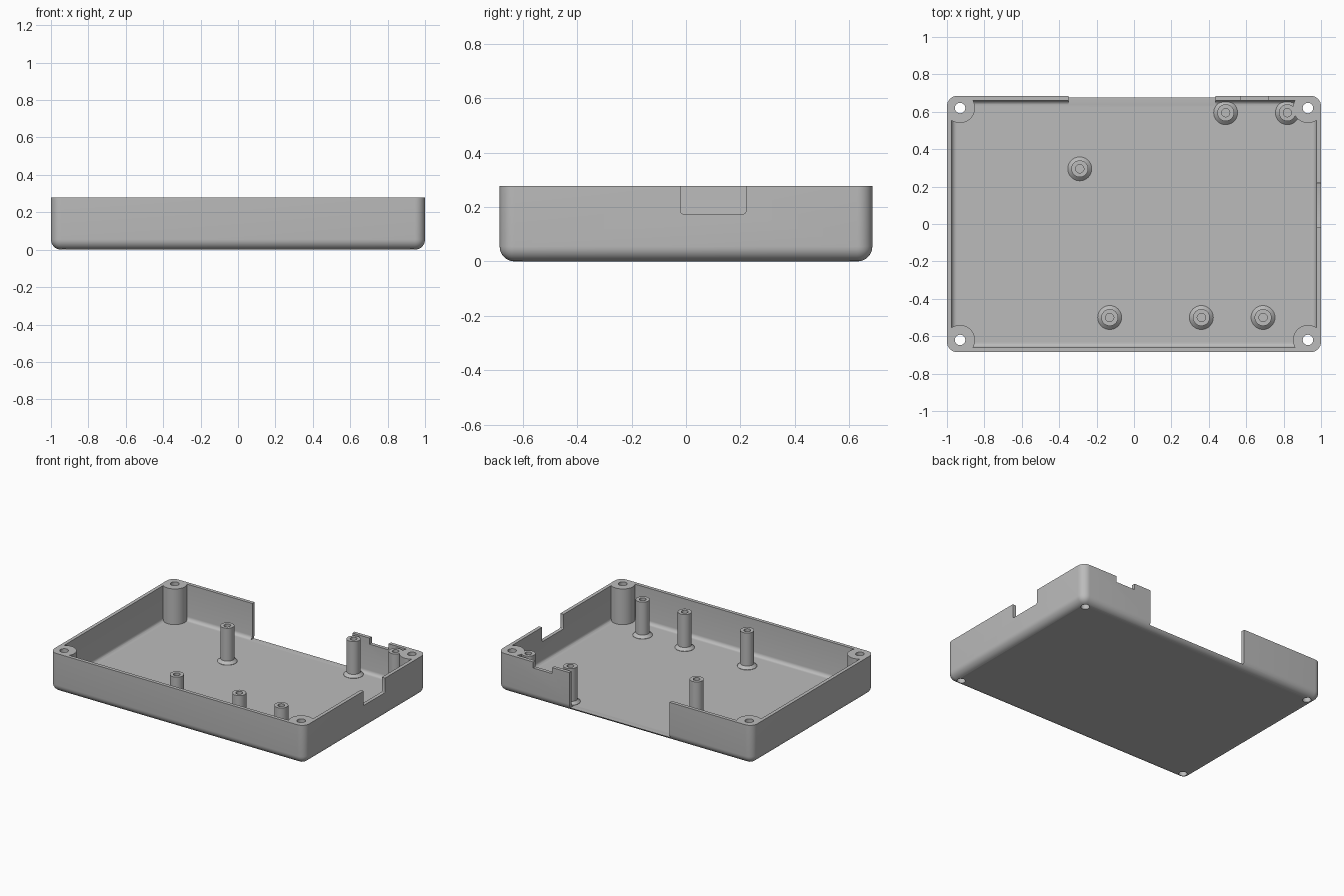
import bpy
import bmesh
import math
from mathutils import Matrix, Vector

cube = bpy.data.objects.get("Cube")
if cube:
    bpy.data.objects.remove(cube, do_unlink=True)

HALF_X, HALF_Y, HEIGHT = 1.0, 0.685, 0.278
WALL, FLOOR = 0.025, 0.025

grey = bpy.data.materials.new("plain_grey")
grey.use_nodes = True
color = (0.5, 0.5, 0.5, 1)
grey.diffuse_color = color
grey.node_tree.nodes["Principled BSDF"].inputs["Base Color"].default_value = color


def add_object(name, bm):
    bmesh.ops.recalc_face_normals(bm, faces=bm.faces)
    mesh = bpy.data.meshes.new(name)
    bm.to_mesh(mesh)
    bm.free()
    mesh.materials.append(grey)
    obj = bpy.data.objects.new(name, mesh)
    bpy.context.collection.objects.link(obj)
    return obj


def box(name, low, high, radius=0, segments=8):
    """Box between two corners; radius rounds all but the top edges."""
    low, high = Vector(low), Vector(high)
    bm = bmesh.new()
    bmesh.ops.create_cube(bm, size=1)
    bmesh.ops.scale(bm, vec=high - low, verts=bm.verts)
    bmesh.ops.translate(bm, vec=(low + high) / 2, verts=bm.verts)
    if radius:
        edges = [e for e in bm.edges if min(v.co.z for v in e.verts) < high.z - 1e-4]
        bmesh.ops.bevel(bm, geom=edges, offset=radius, segments=segments,
                        profile=0.5, affect='EDGES')
    return add_object(name, bm)


def cylinder(name, x, y, radius, low, high):
    bm = bmesh.new()
    bmesh.ops.create_cone(bm, cap_ends=True, segments=48, radius1=radius, radius2=radius,
                          depth=high - low,
                          matrix=Matrix.Translation((x, y, (low + high) / 2)))
    return add_object(name, bm)


def cut(target, cutter):
    cutter.hide_render = True
    mod = target.modifiers.new("cut", 'BOOLEAN')
    mod.operation = 'DIFFERENCE'
    mod.solver = 'EXACT'
    mod.object = cutter
    bpy.context.view_layer.objects.active = target
    bpy.ops.object.modifier_apply(modifier=mod.name)
    bpy.data.objects.remove(cutter, do_unlink=True)


def smooth(obj):
    bpy.ops.object.select_all(action='DESELECT')
    obj.select_set(True)
    bpy.context.view_layer.objects.active = obj
    bpy.ops.object.shade_smooth_by_angle(angle=math.radians(30))


# Tray shell, hollowed while leaving the four corner screw bosses
corners = [(sx * 0.93, sy * 0.62) for sx in (-1, 1) for sy in (-1, 1)]
tray = box("tray_shell", (-HALF_X, -HALF_Y, 0), (HALF_X, HALF_Y, HEIGHT), 0.055)
cavity = box("cavity_cutter", (WALL - HALF_X, WALL - HALF_Y, FLOOR),
             (HALF_X - WALL, HALF_Y - WALL, 0.5), 0.025, 5)
for x, y in corners:
    cut(cavity, cylinder("boss_cutter", x, y, 0.08, -0.1, 0.6))
cut(tray, cavity)

# Screw holes through the corner bosses
for x, y in corners:
    cut(tray, cylinder("hole_cutter", x, y, 0.028, -0.1, 0.6))

# Wide back opening, small back notch and side notch
cut(tray, box("back_opening", (-0.35, 0.62, FLOOR + 0.0005), (0.435, 0.8, 0.5)))
cut(tray, box("back_notch", (0.57, 0.64, 0.235), (0.72, 0.8, 0.5)))
cut(tray, box("side_notch", (0.95, -0.02, 0.175), (1.1, 0.22, 0.5), 0.008, 3))
smooth(tray)

# Board standoffs: flared foot, straight post and blind screw hole
profile = [(0, 0.01), (0.064, 0.01), (0.064, 0.027), (0.045, 0.045),
           (0.045, HEIGHT), (0.022, HEIGHT), (0.022, 0.12), (0, 0.12)]
spots = [(0.49, 0.595), (0.82, 0.595), (-0.29, 0.295),
         (-0.13, -0.5), (0.36, -0.5), (0.69, -0.5)]
for i, (x, y) in enumerate(spots):
    bm = bmesh.new()
    verts = [bm.verts.new((r, 0, z)) for r, z in profile]
    edges = [bm.edges.new(pair) for pair in zip(verts, verts[1:])]
    bmesh.ops.spin(bm, geom=verts + edges, cent=(0, 0, 0), axis=(0, 0, 1),
                   angle=math.tau, steps=40)
    bmesh.ops.remove_doubles(bm, verts=bm.verts, dist=1e-5)
    bmesh.ops.translate(bm, vec=(x, y, 0), verts=bm.verts)
    smooth(add_object(f"standoff_{i + 1}", bm))
